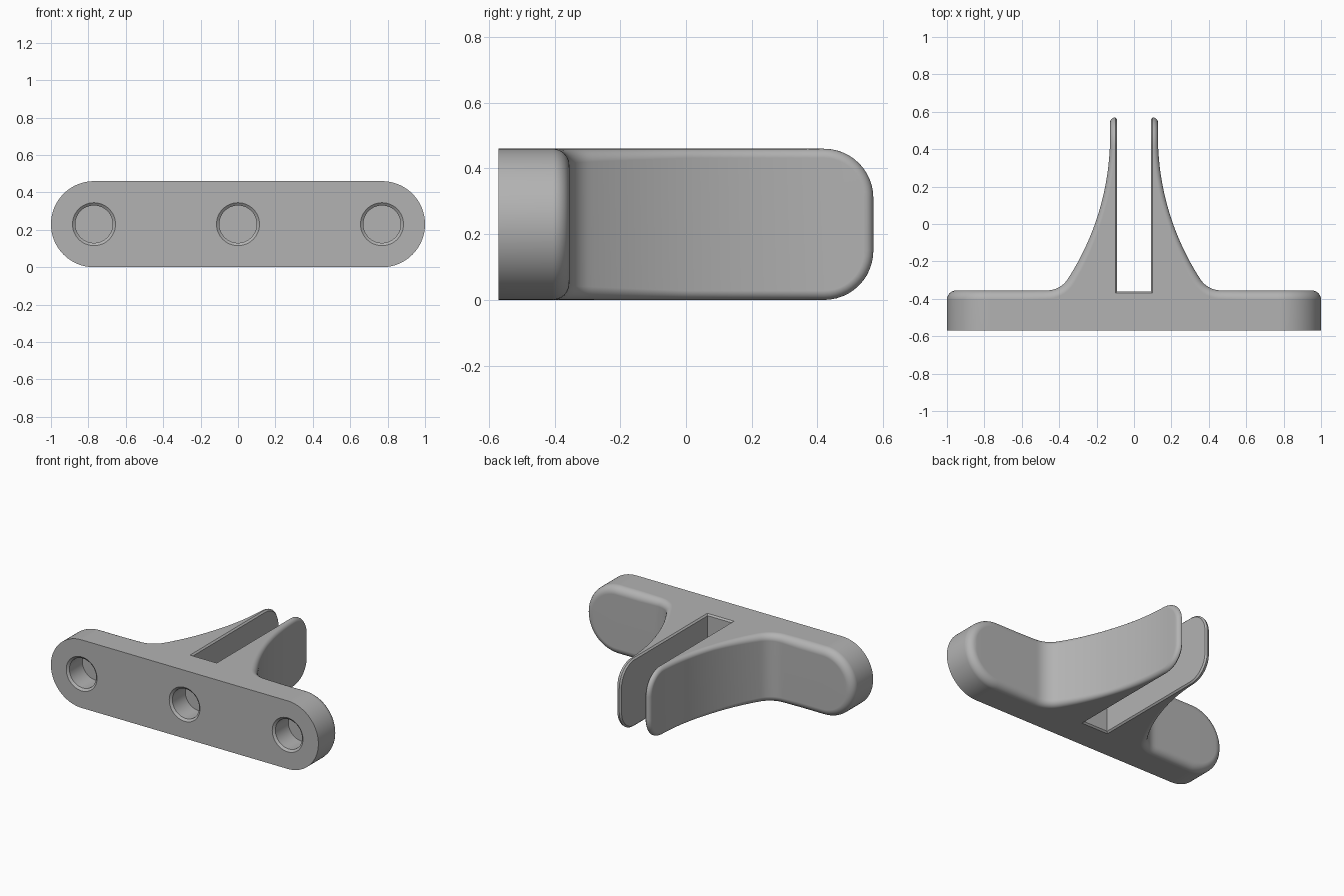
import bpy, bmesh, math

if "Cube" in bpy.data.objects:
    bpy.data.objects.remove(bpy.data.objects["Cube"])

H = 0.23                      # half height of the bracket
FRONT, BACK = -0.57, -0.355   # mounting plate front and back planes
TIP_R = 0.15                  # corner radius at the arm tips
SLOT_X, SLOT_Y, CH = 0.09, -0.36, 0.01

# Outer path in plan: plate back, small fillet, long sweep, straight tip
R, F = 1.404, 0.13
CX, CY = 1.532, 0.47
TH = math.asin((CY - BACK - F) / (R - F))
FX, FY = CX - (R - F) * math.cos(TH), CY - (R - F) * math.sin(TH)
L1 = 1 - FX
L2 = L1 + F * (math.pi / 2 - TH)
L3 = L2 + R * TH
L = L3 + 0.57 - CY


def path(s, depth=0.0):
    """Point at length s along the outer path, sunk by depth into the body."""
    if s < L1:
        return 1 - s, BACK - depth
    if s < L2:
        a = math.pi / 2 - (s - L1) / F
        return FX - (F + depth) * math.cos(a), FY - (F + depth) * math.sin(a)
    if s < L3:
        a = TH - (s - L2) / R
        return CX - (R + depth) * math.cos(a), CY - (R + depth) * math.sin(a)
    return CX - R - depth, CY + s - L3


# Outline stations: rounded plate end, straight sides, rounded tip corner
N, M, K = 24, 72, 12


def outline(inset):
    pts = []
    for i in range(N + 1):
        a = math.pi / 2 * i / N
        d = inset(0)
        pts.append((H - (H - d) * math.cos(a), (H - d) * math.sin(a)))
    for i in range(1, M):
        s = H + (L - TIP_R - H) * i / M
        pts.append((s, H - inset(s)))
    for i in range(K + 1):
        a = math.pi / 2 * i / K
        r = TIP_R - inset(L)
        pts.append((L - TIP_R + r * math.sin(a), H - TIP_R + r * math.cos(a)))
    return pts


def radius(s):
    t = min(1, max(0, (s - 0.4) / 0.6))
    return 0.05 + (0.028 - 0.05) * t


bm = bmesh.new()
cache = {}


def vert(p):
    key = tuple(round(c, 5) + 0.0 for c in p)
    if key not in cache:
        cache[key] = bm.verts.new((key[0], key[1], key[2] + H))
    return cache[key]


def face(pts):
    vs = list(dict.fromkeys(vert(p) for p in pts))
    if len(vs) > 2 and not bm.faces.get(vs):
        bm.faces.new(vs)


def sym(pts):
    """Face repeated left/right and top/bottom."""
    for sx in (1, -1):
        for sz in (1, -1):
            face([(x * sx, y, z * sz) for x, y, z in pts])


def low(p):
    return (p[0], p[1], -p[2])


def bridge(a, b):
    for i in range(len(a) - 1):
        sym([a[i], a[i + 1], b[i + 1], b[i]])


def across(row):
    for p, q in zip(row, row[1:]):
        sym([p, q, low(q), low(p)])


def tip_end(a, b):
    sym([a[-1], b[-1], low(b[-1]), low(a[-1])])


# Rounded outer edge, from the side walls up to the swept back surface
levels = []
for k in range(7):
    a = math.pi / 2 * k / 6
    flat = outline(lambda s: radius(s) * (1 - math.cos(a)))
    levels.append([(*path(s, radius(s) * (1 - math.sin(a))), z) for s, z in flat])
for lo, hi in zip(levels, levels[1:]):
    bridge(lo, hi)
    tip_end(lo, hi)
across(levels[-1])

# Plate end walls
edge = levels[0]
end = edge[:N + 1]
bridge(end, [(x, FRONT, z) for x, y, z in end])

# Arm tip walls, slot rim chamfer and slot walls
tip = edge[N + M:]
rim = [(SLOT_X + CH, y, z) for x, y, z in tip]
inner = [(SLOT_X, path(s)[1], z) for s, z in outline(lambda s: CH)[N + M:]]
bridge(tip, rim)
tip_end(tip, rim)
rim.insert(0, (SLOT_X + CH, SLOT_Y - CH, H))
inner.insert(0, (SLOT_X, SLOT_Y, H - CH))
bridge(rim, inner)
tip_end(rim, inner)
across(inner)

# Slot floor and its chamfer
floor = [(0, SLOT_Y, H - CH), inner[0]]
bridge([(0, SLOT_Y - CH, H), rim[0]], floor)
across(floor)

# Flat top and bottom
sym(edge[N:N + M + 1] + [rim[1], rim[0], (0, SLOT_Y - CH, H),
                         (0, FRONT, H), (end[-1][0], FRONT, H)])

# Three blind, chamfered screw holes
SEG = 48
for cx in (-0.77, 0, 0.77):
    rings = []
    for r, y in ((0.115, FRONT), (0.1, FRONT + 0.012), (0.1, -0.42)):
        rings.append([(cx + r * math.cos(math.tau * i / SEG), y,
                       r * math.sin(math.tau * i / SEG)) for i in range(SEG)])
    for a, b in zip(rings, rings[1:]):
        for i in range(SEG):
            j = (i + 1) % SEG
            face([a[i], a[j], b[j], b[i]])
    face(rings[-1])

# Front face fills the remaining open boundary around the holes
bmesh.ops.triangle_fill(bm, use_beauty=True, use_dissolve=False,
                        edges=[e for e in bm.edges if e.is_boundary])
bmesh.ops.recalc_face_normals(bm, faces=bm.faces)

mesh = bpy.data.meshes.new("slotted_bracket")
bm.to_mesh(mesh)
bm.free()
bracket = bpy.data.objects.new("slotted_bracket", mesh)
bpy.context.collection.objects.link(bracket)

grey = bpy.data.materials.new("plain_grey")
grey.diffuse_color = (0.45, 0.45, 0.45, 1)
grey.use_nodes = True
grey.node_tree.nodes["Principled BSDF"].inputs["Base Color"].default_value = grey.diffuse_color
mesh.materials.append(grey)

bpy.context.view_layer.objects.active = bracket
bracket.select_set(True)
bpy.ops.object.shade_smooth_by_angle(angle=math.radians(30))
weighted = bracket.modifiers.new("even_shading", 'WEIGHTED_NORMAL')
weighted.keep_sharp = True
